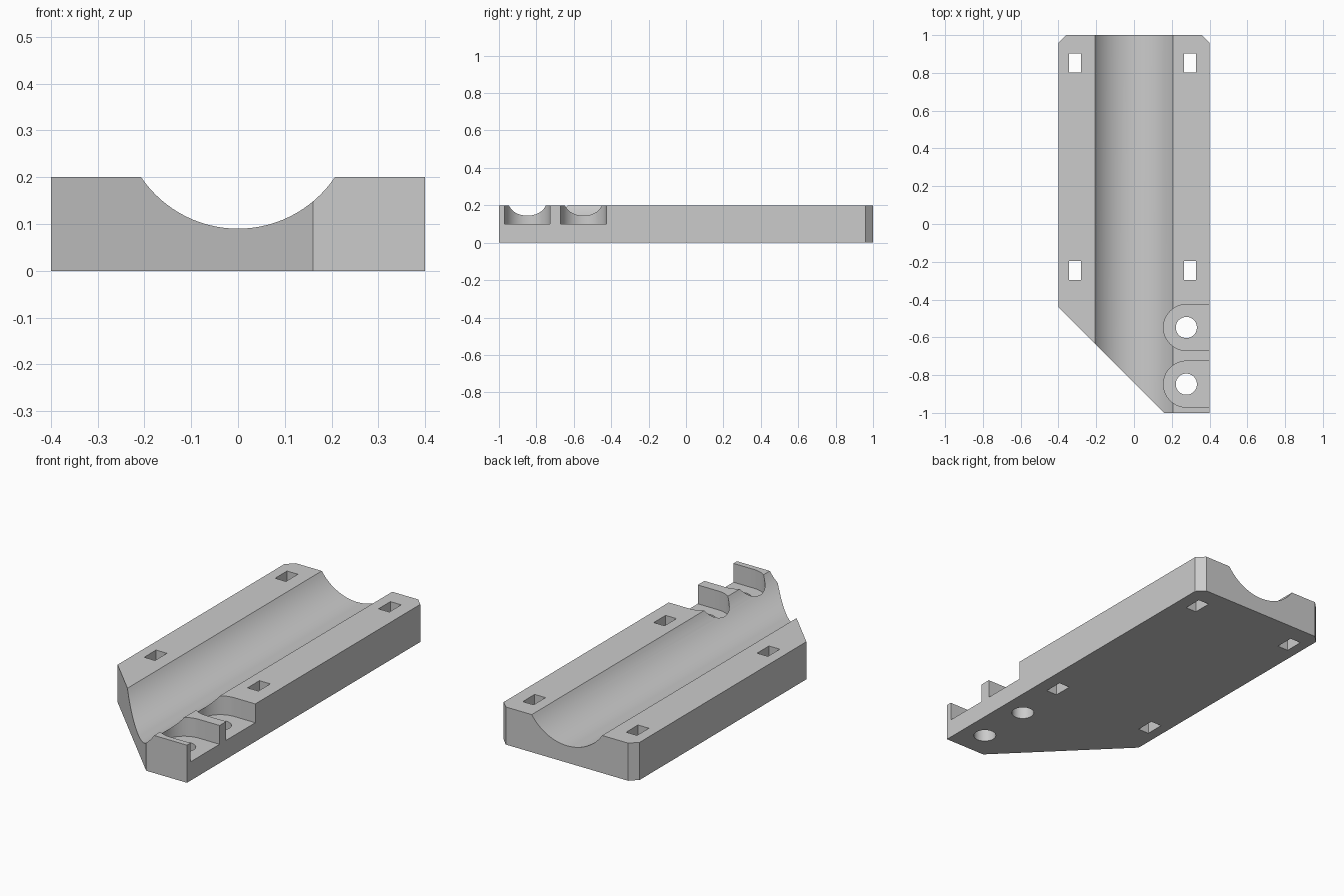
import bpy, bmesh, math

default = bpy.data.objects.get("Cube")
if default:
    bpy.data.objects.remove(default, do_unlink=True)

grey = bpy.data.materials.new("light grey")
grey.use_nodes = True
grey.diffuse_color = (0.6, 0.6, 0.6, 1)
grey.node_tree.nodes["Principled BSDF"].inputs["Base Color"].default_value = (0.6, 0.6, 0.6, 1)

HEIGHT = 0.2


def prism(name, outline, z0, z1):
    """Extrude a plan outline from z0 up to z1."""
    bm = bmesh.new()
    base = bm.faces.new([bm.verts.new((x, y, z0)) for x, y in outline])
    top = bmesh.ops.extrude_face_region(bm, geom=[base])["geom"]
    bmesh.ops.translate(bm, vec=(0, 0, z1 - z0),
                        verts=[v for v in top if isinstance(v, bmesh.types.BMVert)])
    bmesh.ops.recalc_face_normals(bm, faces=bm.faces)
    mesh = bpy.data.meshes.new(name)
    bm.to_mesh(mesh)
    bm.free()
    mesh.materials.append(grey)
    obj = bpy.data.objects.new(name, mesh)
    bpy.context.collection.objects.link(obj)
    return obj


def arc(cx, cy, r, start, end, steps):
    angles = [math.radians(start + (end - start) * i / steps) for i in range(steps + 1)]
    return [(cx + r * math.cos(a), cy + r * math.sin(a)) for a in angles]


# Block with a slanted front corner and small chamfers at the back
block = prism("cradle_block", [(-0.4, -0.44), (0.16, -1), (0.4, -1), (0.4, 0.96),
                               (0.36, 1), (-0.36, 1), (-0.4, 0.96)], 0, HEIGHT)
cutters = []

# Long round groove
bpy.ops.mesh.primitive_cylinder_add(vertices=96, radius=0.25, depth=3,
                                    location=(0, 0, 0.34), rotation=(math.pi / 2, 0, 0))
groove = bpy.context.object
groove.name = "groove_cutter"
groove.data.materials.append(grey)
cutters.append(groove)

# Screw pockets open to the left side, each with a round through hole
for i, y in enumerate((-0.548, -0.848)):
    pocket = arc(0.278, y, 0.122, 90, 270, 32) + [(0.5, y - 0.122), (0.5, y + 0.122)]
    cutters.append(prism(f"pocket_cutter_{i}", pocket, 0.1, 0.3))
    hole = arc(0.277, y, 0.056, 0, 360, 40)[:-1]
    cutters.append(prism(f"screw_hole_cutter_{i}", hole, -0.1, 0.15))

# Rectangular strap slots
for x in (-0.312, 0.296):
    for y in (0.853, -0.247):
        slot = [(x + sx * 0.032, y + sy * 0.05)
                for sx, sy in ((-1, -1), (1, -1), (1, 1), (-1, 1))]
        cutters.append(prism("strap_slot_cutter", slot, -0.1, 0.3))

# Cut everything, apply and remove the cutters
for cutter in cutters:
    cutter.hide_render = True
    mod = block.modifiers.new(cutter.name, "BOOLEAN")
    mod.operation = "DIFFERENCE"
    mod.solver = "EXACT"
    mod.object = cutter

bpy.ops.object.select_all(action="DESELECT")
block.select_set(True)
bpy.context.view_layer.objects.active = block
for mod in list(block.modifiers):
    bpy.ops.object.modifier_apply(modifier=mod.name)
for cutter in cutters:
    bpy.data.objects.remove(cutter, do_unlink=True)

bpy.ops.object.shade_smooth_by_angle(angle=math.radians(30))
